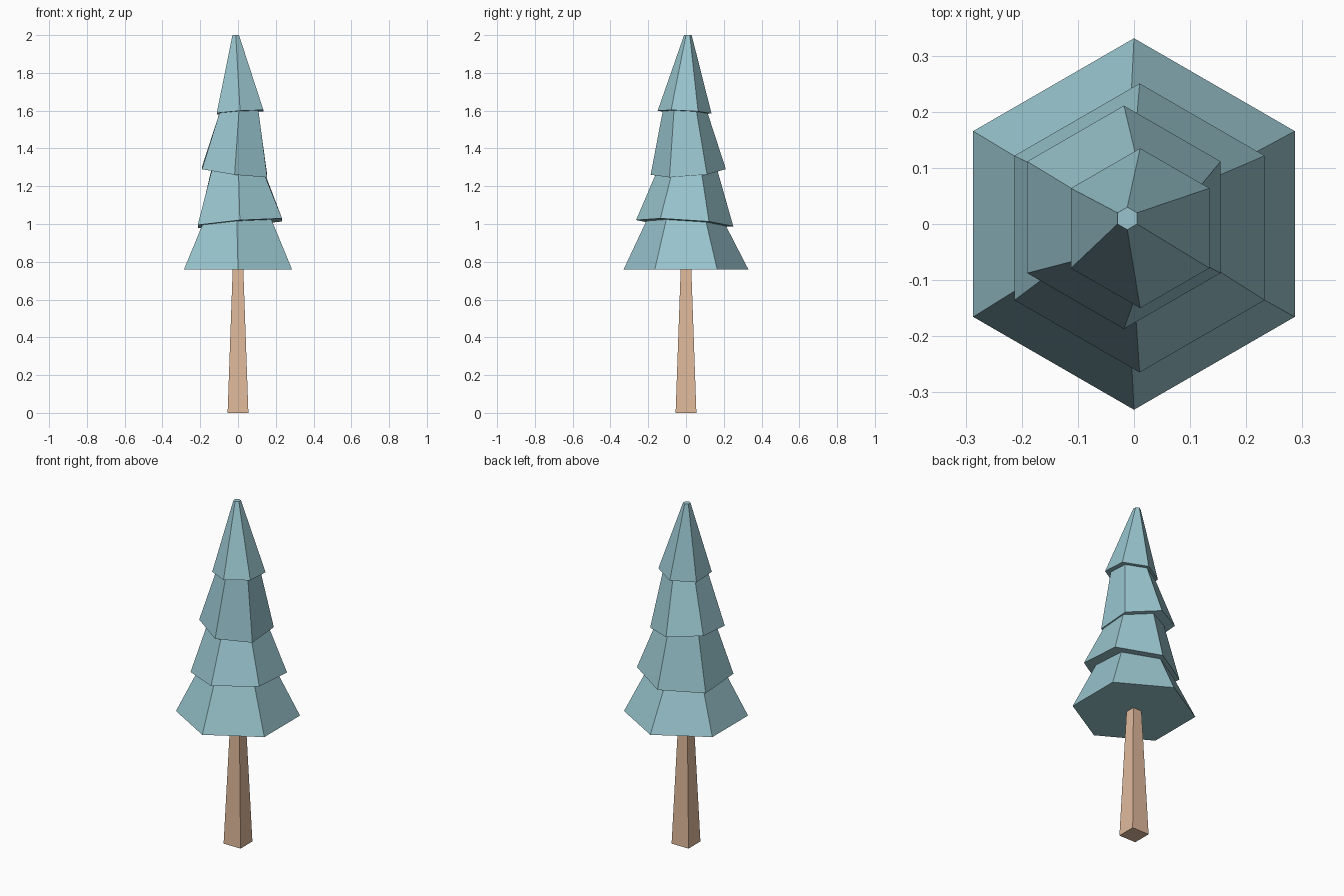
import bpy, bmesh, math

if "Cube" in bpy.data.objects:
    bpy.data.objects.remove(bpy.data.objects["Cube"])


def material(name, color):
    m = bpy.data.materials.new(name)
    m.diffuse_color = (*color, 1)
    m.use_nodes = True
    m.node_tree.nodes["Principled BSDF"].inputs["Base Color"].default_value = m.diffuse_color
    return m


def loft(name, rings, mat):
    """Skin a list of point rings into one closed, flat-shaded mesh."""
    bm = bmesh.new()
    loops = [[bm.verts.new(p) for p in ring] for ring in rings]
    n = len(loops[0])
    for a, b in zip(loops, loops[1:]):
        for i in range(n):
            j = (i + 1) % n
            bm.faces.new((a[i], a[j], b[j], b[i]))
    bm.faces.new(loops[0][::-1])
    bm.faces.new(loops[-1])
    bmesh.ops.recalc_face_normals(bm, faces=bm.faces)
    mesh = bpy.data.meshes.new(name)
    bm.to_mesh(mesh)
    bm.free()
    mesh.materials.append(mat)
    obj = bpy.data.objects.new(name, mesh)
    bpy.context.collection.objects.link(obj)
    return obj


def ring(sides, r, center, z, tilt=(0, 0), start=90):
    """Polygon whose height follows the plane z + tilt.x * x + tilt.y * y."""
    pts = []
    for i in range(sides):
        a = math.radians(start + 360 * i / sides)
        x, y = center[0] + r * math.cos(a), center[1] + r * math.sin(a)
        pts.append((x, y, z + tilt[0] * x + tilt[1] * y))
    return pts


# Foliage: hexagonal tiers, each with a tilted overhanging lip
rings = [ring(6, 0.331, (0, 0), 0.758)]
lips = [  # height, tilt, inner radius, inner centre, outer radius, outer centre
    (1.003, (0.078, -0.064), 0.211, (-0.006, 0.001), 0.2575, (0.010, -0.007)),
    (1.2725, (-0.125, 0.075), 0.164, (0.003, 0.002), 0.199, (-0.018, 0.012)),
    (1.591, (0.065, -0.052), 0.119, (0.005, -0.004), 0.1425, (0.011, -0.0075)),
]
for z, tilt, r_in, c_in, r_out, c_out in lips:
    rings.append(ring(6, r_in, c_in, z, tilt))
    rings.append(ring(6, r_out, c_out, z, tilt))
rings.append(ring(6, 0.02, (-0.012, 0.010), 2.0))
loft("foliage", rings, material("foliage_teal", (0.32, 0.56, 0.62)))

# Trunk: square, tapering upward
s = math.sqrt(2)
loft("trunk", [ring(4, 0.055 * s, (0, 0), 0, start=45),
               ring(4, 0.028 * s, (0, 0), 0.765, start=45)],
     material("trunk_wood", (0.74, 0.49, 0.33)))
